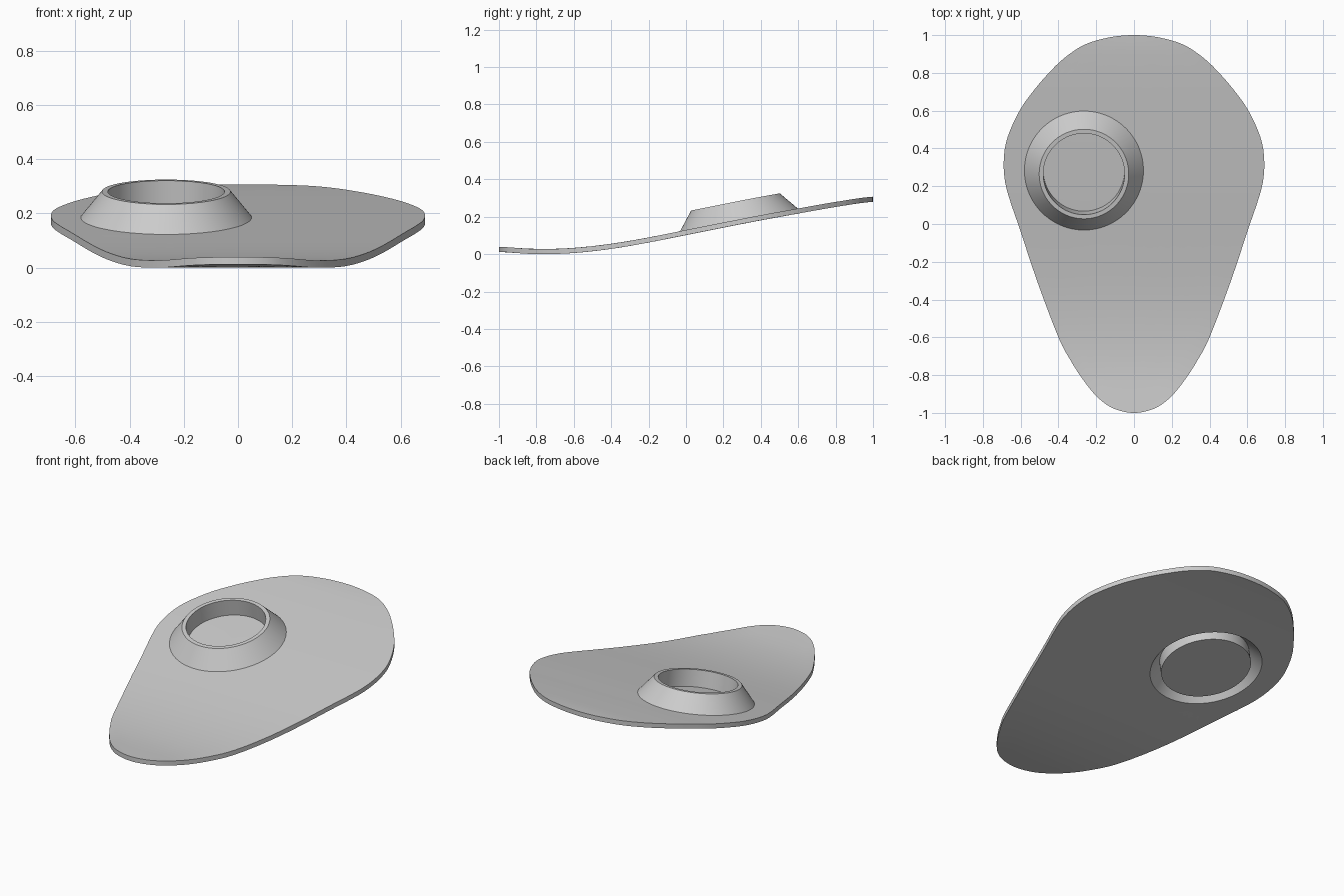
import bpy, bmesh, math
from mathutils import Vector

if "Cube" in bpy.data.objects:
    bpy.data.objects.remove(bpy.data.objects["Cube"])

THICK = 0.027
CX, CY = -0.265, 0.283          # centre of the raised collar
NORMAL = Vector((0, -0.19, 0.98))

# right half of the outline, back to front
HALF = [(0, 1), (.13, .988), (.26, .95), (.37, .878), (.46, .79), (.54, .695), (.6, .61),
        (.65, .51), (.68, .42), (.69, .32), (.682, .22), (.655, .12), (.607, -.02),
        (.51, -.31), (.40, -.6), (.34, -.715), (.28, -.81), (.21, -.9), (.14, -.96),
        (.07, -.99), (0, -1)]
# height of the underside along y, every 0.2 from y = -1
BEND = [.012, .0, .006, .028, .062, .102, .142, .181, .217, .252, .28]


def catmull(a, b, c, d, t):
    return 0.5 * (2 * b + (c - a) * t + (2 * a - 5 * b + 4 * c - d) * t * t
                  + (3 * b - a - 3 * c + d) * t ** 3)


def bend(y):
    u = min(max((y + 1) / 0.2, 0), 9.9999)
    i = int(u)
    p = [BEND[min(max(i + k, 0), 10)] for k in (-1, 0, 1, 2)]
    return max(catmull(*p, u - i), 0)


# mirrored closed outline, smoothed
ctrl = [Vector(p) for p in HALF + [(-x, y) for x, y in HALF[-2:0:-1]]]
n = len(ctrl)
outline = [catmull(ctrl[i - 1], ctrl[i], ctrl[(i + 1) % n], ctrl[(i + 2) % n], k / 4)
           for i in range(n) for k in range(4)]
centre = Vector((CX, CY))
dirs = [(p - centre).normalized() for p in outline]

bm = bmesh.new()


def ring_at(radius, h):
    """Circle round the collar centre, lifted off the bent top surface."""
    out = []
    for d in dirs:
        x, y = centre + d * radius
        out.append(bm.verts.new(Vector((x, y, bend(y) + THICK)) + NORMAL * h))
    return out


def plate_ring(t, radius, z):
    """Ring between the collar base and the outer outline."""
    out = []
    for d, p in zip(dirs, outline):
        x, y = (centre + d * radius).lerp(p, t)
        out.append(bm.verts.new((x, y, bend(y) + z)))
    return out


STEPS = 10
rings = [ring_at(r, h) for r, h in ((.1, 0), (.215, 0), (.215, .097), (.237, .097), (.315, 0))]
rings += [plate_ring(k / STEPS, .315, THICK) for k in range(1, STEPS + 1)]
# underside, with a groove below the collar
rings += [plate_ring(k / STEPS, .302, 0) for k in range(STEPS, 0, -1)]
rings += [ring_at(r, h) for r, h in ((.302, -THICK), (.242, .046), (.242, -THICK), (.1, -THICK))]

m = len(dirs)
for a, b in zip(rings, rings[1:]):
    for i in range(m):
        j = (i + 1) % m
        bm.faces.new((a[i], a[j], b[j], b[i]))
bm.faces.new(rings[0])
bm.faces.new(rings[-1])
bmesh.ops.recalc_face_normals(bm, faces=bm.faces)

mesh = bpy.data.meshes.new("plate_with_collar")
bm.to_mesh(mesh)
bm.free()
obj = bpy.data.objects.new("plate_with_collar", mesh)
bpy.context.collection.objects.link(obj)
bpy.context.view_layer.objects.active = obj
obj.select_set(True)
bpy.ops.object.shade_smooth_by_angle(angle=math.radians(35))
